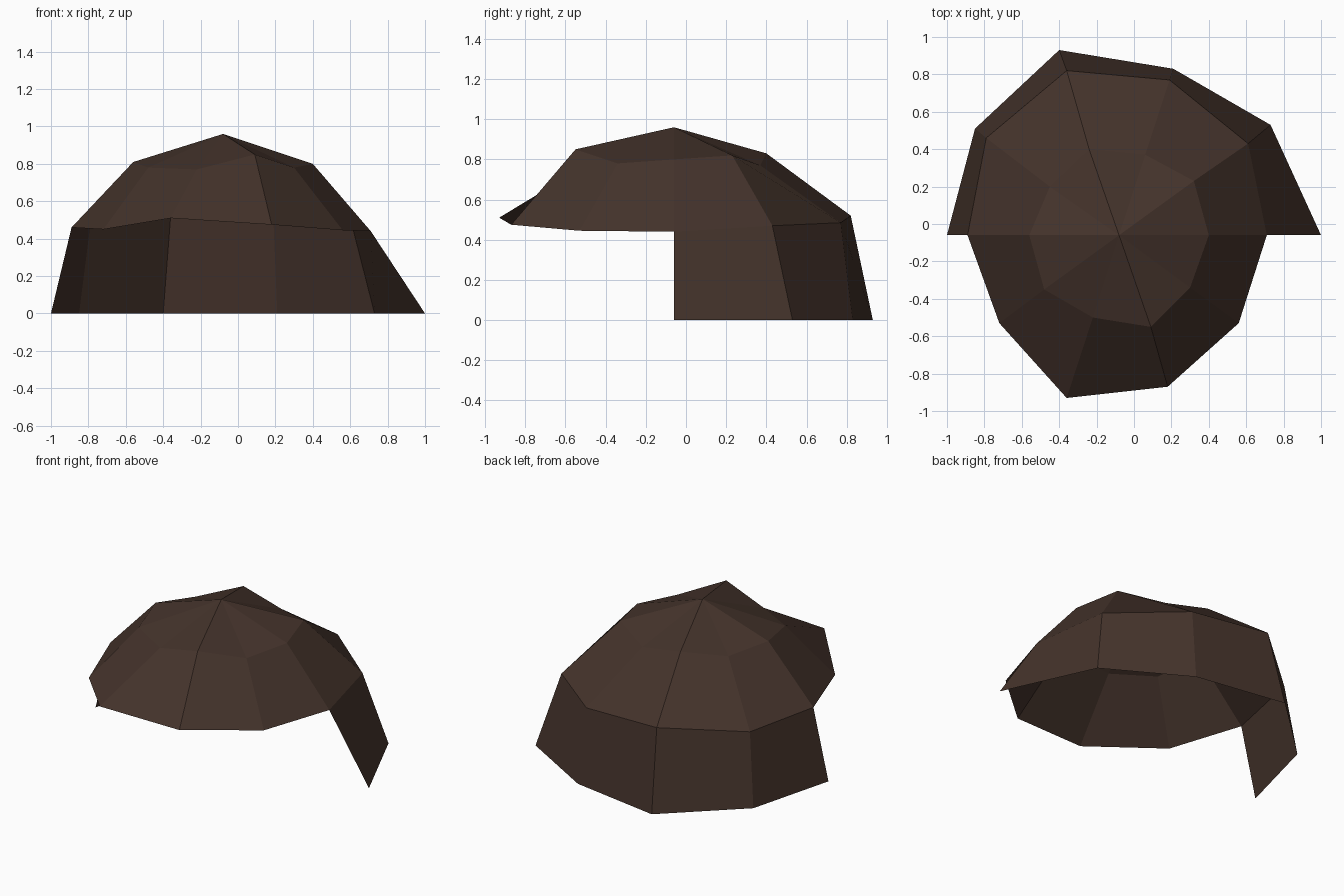
import bpy
import bmesh

if "Cube" in bpy.data.objects:
    bpy.data.objects.remove(bpy.data.objects["Cube"])

# One dark brown for the whole piece
brown = bpy.data.materials.new("dark brown")
brown.diffuse_color = (0.058, 0.033, 0.024, 1)
brown.use_nodes = True
brown.node_tree.nodes["Principled BSDF"].inputs["Base Color"].default_value = brown.diffuse_color

# Ten-sided rings, running from the left side past the front, right and back
APEX = (-0.08, -0.06, 0.96)
CROWN = [(-0.56, -0.06, 0.81), (-0.48, -0.35, 0.78), (-0.22, -0.50, 0.77),
         (0.09, -0.55, 0.85), (0.30, -0.34, 0.78), (0.40, -0.06, 0.80),
         (0.32, 0.23, 0.82), (0.06, 0.37, 0.77), (-0.24, 0.40, 0.83),
         (-0.45, 0.20, 0.78)]
RIM = [(-0.89, -0.06, 0.46), (-0.72, -0.53, 0.45), (-0.36, -0.93, 0.51),
       (0.18, -0.87, 0.475), (0.56, -0.53, 0.445), (0.71, -0.06, 0.44),
       (0.61, 0.43, 0.47), (0.19, 0.77, 0.485), (-0.36, 0.82, 0.52),
       (-0.79, 0.46, 0.47)]
# Lower edge of the flap: back half only, from the right side to the left
HEM = [(1.0, -0.06), (0.73, 0.53), (0.21, 0.83),
       (-0.40, 0.93), (-0.85, 0.51), (-1.0, -0.06)]

bm = bmesh.new()
apex = bm.verts.new(APEX)
crown = [bm.verts.new(p) for p in CROWN]
rim = [bm.verts.new(p) for p in RIM]
hem = [bm.verts.new((x, y, 0)) for x, y in HEM]


def strip(upper, lower):
    """Bridge two matching rows of points with flat quads."""
    for i in range(len(upper) - 1):
        bm.faces.new((upper[i], lower[i], lower[i + 1], upper[i + 1]))


# Crown cap
for i in range(10):
    bm.faces.new((apex, crown[i], crown[(i + 1) % 10]))
# Sides of the dome
strip(crown + crown[:1], rim + rim[:1])
# Flap hanging around the back
strip(rim[5:] + rim[:1], hem)

mesh = bpy.data.meshes.new("hair_cap")
bm.to_mesh(mesh)
bm.free()
mesh.materials.append(brown)
cap = bpy.data.objects.new("hair_cap", mesh)
bpy.context.collection.objects.link(cap)
